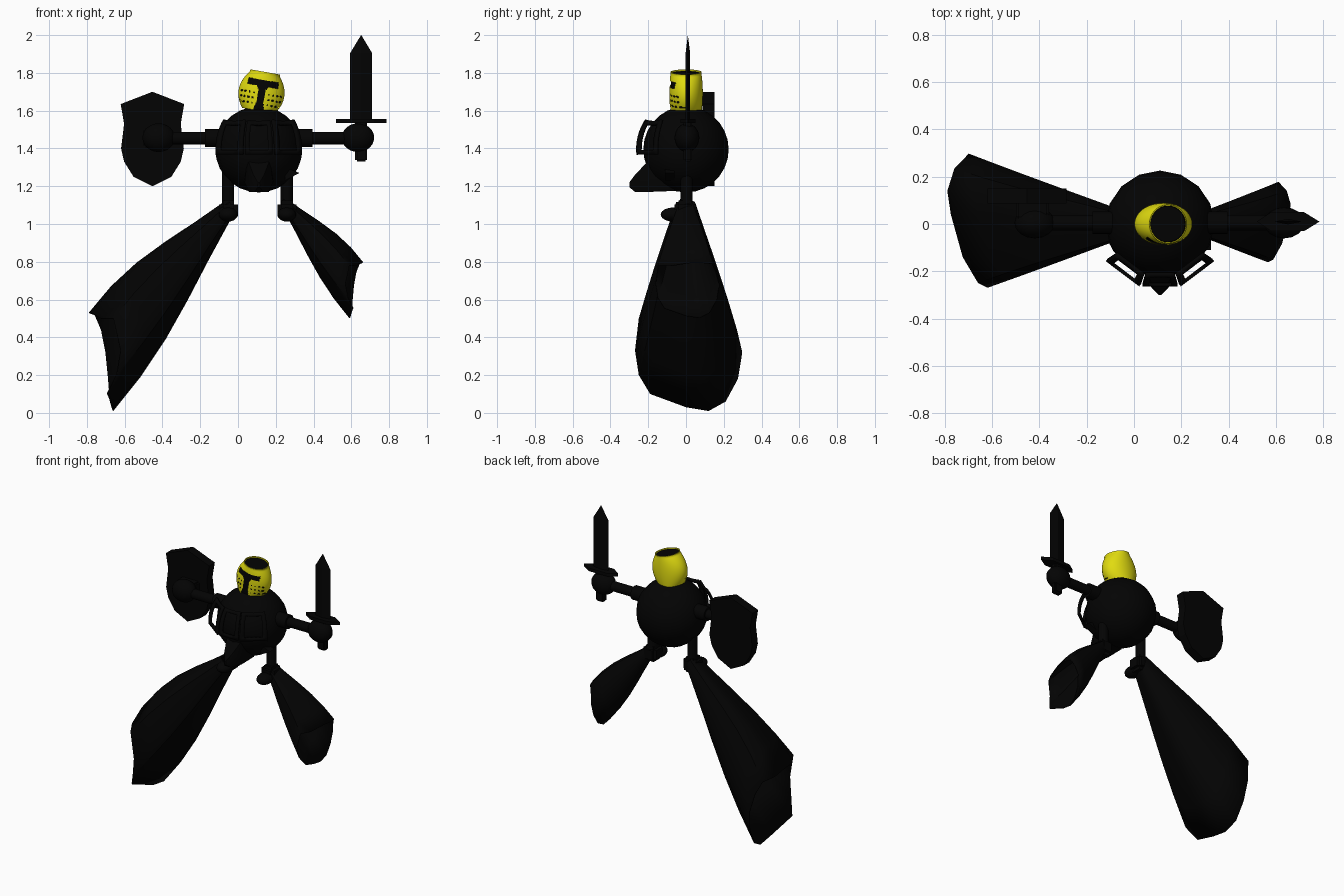
import bpy, bmesh, math
from mathutils import Vector, Matrix

if "Cube" in bpy.data.objects:
    bpy.data.objects.remove(bpy.data.objects["Cube"])


def material(name, rgb):
    m = bpy.data.materials.new(name)
    m.use_nodes = True
    m.diffuse_color = (*rgb, 1)
    bsdf = m.node_tree.nodes["Principled BSDF"]
    bsdf.inputs["Base Color"].default_value = (*rgb, 1)
    bsdf.inputs["Roughness"].default_value = 0.8
    return m


BLACK = material("black", (0.001, 0.001, 0.001))
YELLOW = material("yellow", (0.75, 0.71, 0.005))


def finish(name, bm, mat=BLACK, smooth=True, recalc=True):
    if recalc:
        bmesh.ops.recalc_face_normals(bm, faces=bm.faces[:])
    me = bpy.data.meshes.new(name)
    bm.to_mesh(me)
    bm.free()
    ob = bpy.data.objects.new(name, me)
    bpy.context.collection.objects.link(ob)
    me.materials.append(mat)
    if smooth:
        bpy.ops.object.select_all(action="DESELECT")
        ob.select_set(True)
        bpy.context.view_layer.objects.active = ob
        bpy.ops.object.shade_smooth_by_angle(angle=math.radians(35))
    return ob


def ball(name, loc, size, segs=16, rings=12):
    bm = bmesh.new()
    bmesh.ops.create_uvsphere(bm, u_segments=segs, v_segments=rings, radius=1)
    bmesh.ops.scale(bm, vec=size, verts=bm.verts)
    bmesh.ops.translate(bm, vec=loc, verts=bm.verts)
    return finish(name, bm)


def rod(name, a, b, r, segs=16):
    a, b = Vector(a), Vector(b)
    bm = bmesh.new()
    turn = (b - a).to_track_quat("Z", "Y").to_matrix().to_4x4()
    bmesh.ops.create_cone(bm, cap_ends=True, segments=segs, radius1=r, radius2=r,
                          depth=(b - a).length,
                          matrix=Matrix.Translation((a + b) / 2) @ turn)
    return finish(name, bm)


def box(name, loc, size, bevel):
    bm = bmesh.new()
    bmesh.ops.create_cube(bm, size=1)
    bmesh.ops.scale(bm, vec=size, verts=bm.verts)
    bmesh.ops.translate(bm, vec=loc, verts=bm.verts)
    bmesh.ops.bevel(bm, geom=bm.edges[:], offset=bevel, segments=2, affect="EDGES")
    return finish(name, bm)


def prism(name, pts, offset):
    bm = bmesh.new()
    face = bm.faces.new([bm.verts.new(p) for p in pts])
    out = bmesh.ops.extrude_face_region(bm, geom=[face])
    new = [g for g in out["geom"] if isinstance(g, bmesh.types.BMVert)]
    bmesh.ops.translate(bm, vec=offset, verts=new)
    return finish(name, bm, smooth=False)


def loft(bm, rings, close=False):
    rows = [[bm.verts.new(p) for p in ring] for ring in rings]
    n = len(rows[0])
    for a, b in zip(rows, rows[1:]):
        for i in range(n):
            j = (i + 1) % n
            bm.faces.new((a[i], a[j], b[j], b[i]))
    if close:
        bm.faces.new(rows[0][::-1])
        bm.faces.new(rows[-1])


# Round body with open frames standing off the chest
CENTRE = Vector((0.11, 0, 1.395))
ball("body", CENTRE, (0.23, 0.226, 0.228), 16, 14)
for label, turn, half_width in (("right", -37, 19), ("middle", 0, 16), ("left", 37, 19)):
    bm = bmesh.new()
    grid = []
    for i in range(9):
        lat = math.radians(-6 + 41 * i / 8)
        row = []
        for k in range(-3, 4):
            side = math.radians(k * half_width / 3)
            lon = math.radians(turn - 90) + side
            r = 0.257 / math.cos(side)
            row.append(bm.verts.new(CENTRE + r * Vector((
                math.cos(lat) * math.cos(lon), math.cos(lat) * math.sin(lon), math.sin(lat)))))
        grid.append(row)
    for i in range(8):
        for k in range(6):
            if i in (0, 7) or k in (0, 5):
                a, b = grid[i], grid[i + 1]
                bm.faces.new((a[k], a[k + 1], b[k + 1], b[k]))
    frame = finish("chest_frame_" + label, bm)
    thick = frame.modifiers.new("thickness", "SOLIDIFY")
    thick.thickness = 0.014
    thick.offset = 0

# Pointed piece low on the belly, narrowing to the front
bm = bmesh.new()
loft(bm, [[(0.11 + s * w, y, z) for s, z in ((-0.7, lo), (0.7, lo), (1, mid), (0.8, hi),
                                             (-0.8, hi), (-1, mid))]
          for y, w, lo, mid, hi in ((-0.06, 0.08, 1.175, 1.23, 1.35),
                                    (-0.19, 0.075, 1.17, 1.22, 1.345),
                                    (-0.27, 0.035, 1.17, 1.2, 1.26),
                                    (-0.3, 0.006, 1.195, 1.2, 1.22))], True)
finish("belly_spout", bm)
prism("hip_spike", [(0.25, -0.06, 1.3), (0.325, -0.06, 1.27), (0.25, -0.06, 1.23)], (0, -0.05, 0))

# Helmet shell: pierced face, open top, black core showing through
TILT = Matrix.Translation((0.108, 0, 1.6)) @ Matrix.Rotation(math.radians(10), 4, "Y")


def helmet_ring(v, grow=1.0, segs=120):
    t = v / 0.208
    bulge = max(0, 1 - (2 * t - 0.9) ** 2)
    rx = grow * (0.08 + 0.042 * bulge)
    ry = grow * (0.082 + 0.007 * bulge)
    return [Vector((rx * math.cos(a), ry * math.sin(a), v))
            for a in (math.tau * i / segs for i in range(segs))]


def pierced(c):
    u, v = abs(c.x), c.z
    if c.y > 0:
        return False
    eye_slit = u < 0.08 and 0.132 < v < 0.165
    stem = u < 0.016 + 0.25 * max(0, 0.055 - v) + 0.8 * max(0, v - 0.11) and v < 0.14
    dot = any((u - du) ** 2 + (v - dv) ** 2 < 0.0045 ** 2
              for du in (0.042, 0.064, 0.086, 0.104) for dv in (0.035, 0.064, 0.093))
    return eye_slit or stem or dot


bm = bmesh.new()
ROWS = 52
rim = [p * 0.94 + Vector((0, 0, 0.06 * 0.208)) for p in helmet_ring(0.208)]
loft(bm, [helmet_ring(0.208 * i / ROWS) for i in range(ROWS + 1)] + [rim])
bmesh.ops.recalc_face_normals(bm, faces=bm.faces[:])
holes = [f for f in bm.faces if pierced(f.calc_center_median())]
bmesh.ops.delete(bm, geom=holes, context="FACES")
bmesh.ops.transform(bm, matrix=TILT, verts=bm.verts)
finish("helmet", bm, YELLOW, recalc=False)

bm = bmesh.new()
loft(bm, [helmet_ring(0.2 * i / 8, 0.92, 32) for i in range(9)], True)
bmesh.ops.transform(bm, matrix=TILT, verts=bm.verts)
finish("helmet_core", bm)

# Arms and hands
for label, s, hand in (("right", -1, -0.42), ("left", 1, 0.635)):
    root = 0.11 + s * 0.2
    rod("shoulder_" + label, (root, 0.005, 1.455), (0.11 + s * 0.285, 0.005, 1.455), 0.048)
    rod("arm_" + label, (root, 0.005, 1.455), (hand, 0.005, 1.455), 0.033)
    ball("hand_" + label, (hand, 0.005, 1.457), (0.086, 0.066, 0.076))

# Sword held upright
box("sword_grip", (0.652, 0.01, 1.44), (0.064, 0.045, 0.22), 0.01)
prism("sword_guard", [(x, y, 1.535) for x, y in ((0.52, 0.01), (0.58, -0.03), (0.72, -0.03),
      (0.785, 0.01), (0.72, 0.05), (0.58, 0.05))], (0, 0, 0.022))
bm = bmesh.new()
loft(bm, [[(0.652 + dx * k, 0.01 + dy * k, z) for dx, dy in
           ((-0.058, 0), (0, -0.012), (0.058, 0), (0, 0.012))]
          for z, k in ((1.55, 1), (1.905, 1), (2.0, 0.01))], True)
finish("sword_blade", bm, smooth=False)

# Shield behind the right hand
half = [(0.168, 1.635), (0.15, 1.53), (0.166, 1.4), (0.15, 1.33), (0.1, 1.25)]
outline = ([(0, 1.7)] + half + [(0, 1.2)] + [(-x, z) for x, z in reversed(half)])
prism("shield", [(x - 0.453, 0.087, z) for x, z in outline], (0, 0.063, 0))
box("shield_grip", (-0.43, 0.06, 1.455), (0.14, 0.08, 0.1), 0.01)

# Legs and boots
for label, x in (("right", -0.052), ("left", 0.258)):
    rod("leg_" + label, (x, 0.003, 1.06), (x, 0.003, 1.29), 0.032)
    box("boot_" + label, (x + 0.002, -0.005, 1.072), (0.1, 0.11, 0.105), 0.02)
    ball("boot_toe_" + label, (x, -0.068, 1.05), (0.05, 0.066, 0.037))

# Flared cloth cones hanging from the boots, open at the ragged end
APEX = Vector((-0.05, 0, 1.07))
MOUTH = [(-.79, .14, .53), (-.76, .235, .52), (-.725, .27, .44), (-.7, .298, .32),
         (-.685, .275, .18), (-.675, .21, .06), (-.66, .12, .01), (-.66, 0, .03),
         (-.69, -.19, .1), (-.64, -.25, .2), (-.62, -.27, .33), (-.66, -.25, .5),
         (-.725, -.14, .5), (-.775, .04, .53)]
middle = Vector((-0.7, 0.01, 0.27))
UPWARD = Vector((-0.77, 0, 0.64))


def cloth(name, origin, scale):
    rings = []
    for t in (0, 0.2, 0.4, 0.6, 0.8, 1):
        ring = []
        for p in MOUTH:
            d = (Vector(p) - middle) * (0.2 + 0.8 * t)
            d += UPWARD * d.dot(UPWARD) * 0.3 * math.sin(math.pi * t)
            d += (middle - APEX) * t
            ring.append(origin + Vector([a * b for a, b in zip(d, scale)]))
        rings.append(ring)
    bm = bmesh.new()
    loft(bm, rings)
    bm.faces.new(bm.verts[:len(MOUTH)])
    ob = finish(name, bm)
    shell = ob.modifiers.new("thickness", "SOLIDIFY")
    shell.thickness = 0.006


cloth("cloth_right", APEX, (1, 1, 1))
cloth("cloth_left", Vector((0.245, 0, 1.105)), (-0.565, 0.6, 0.57))
